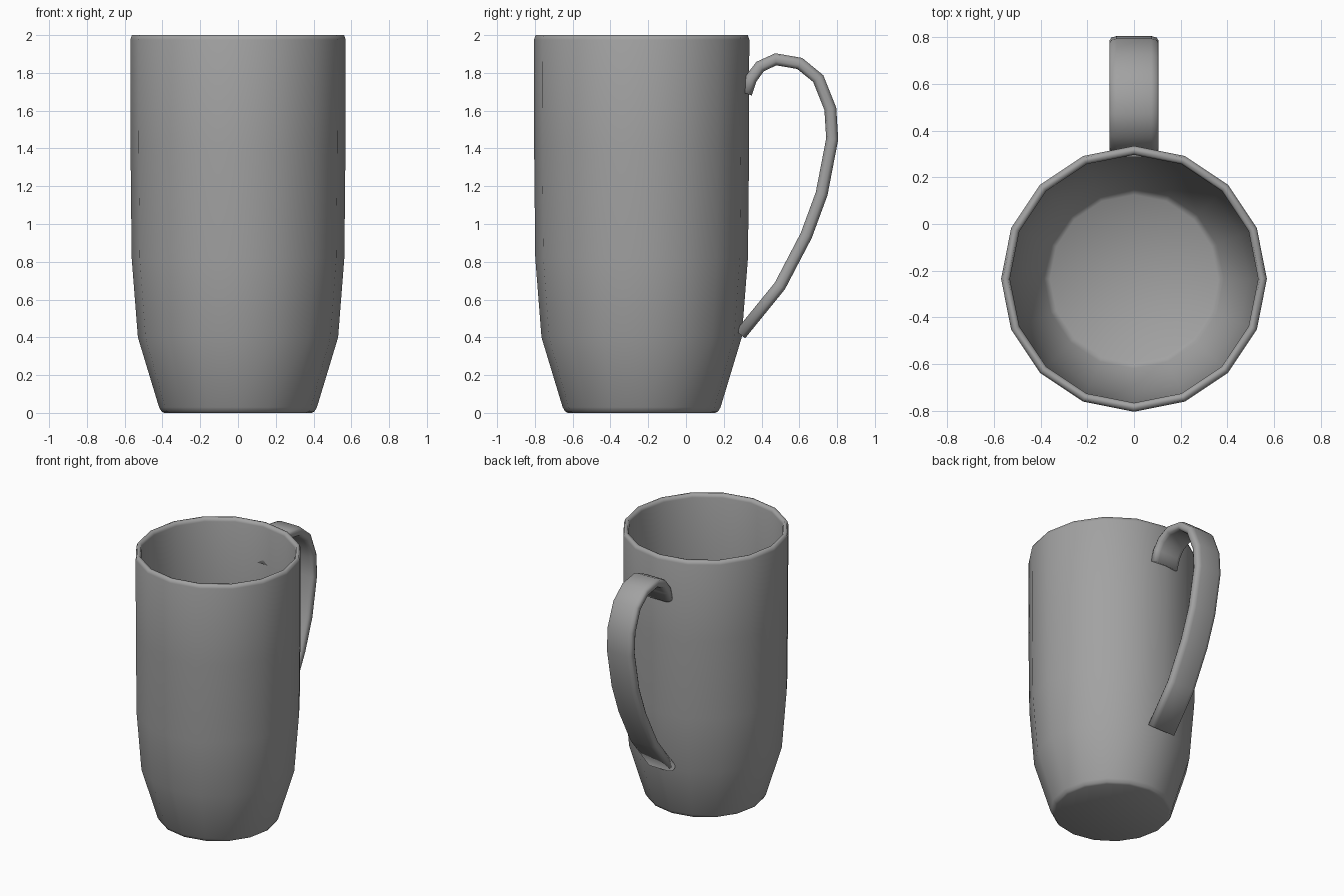
import bpy, bmesh
from math import cos, sin, pi
from mathutils import Vector

cube = bpy.data.objects.get("Cube")
if cube:
    bpy.data.objects.remove(cube, do_unlink=True)

grey = bpy.data.materials.new("grey_glaze")
grey.use_nodes = True
colour = (0.36, 0.36, 0.36, 1)
grey.diffuse_color = colour
grey.node_tree.nodes["Principled BSDF"].inputs["Base Color"].default_value = colour


def skin(name, rings, caps):
    """Bridge equal closed rings into one smooth object."""
    bm = bmesh.new()
    loops = [[bm.verts.new(p) for p in ring] for ring in rings]
    n = len(loops[0])
    for a, b in zip(loops, loops[1:]):
        for i in range(n):
            j = (i + 1) % n
            bm.faces.new((a[i], a[j], b[j], b[i]))
    for loop, centre in zip((loops[0], loops[-1]), caps):
        if centre:
            tip = bm.verts.new(centre)
            for i in range(n):
                bm.faces.new((loop[i], loop[(i + 1) % n], tip))
        else:
            bm.faces.new(loop)
    bmesh.ops.recalc_face_normals(bm, faces=bm.faces)
    for f in bm.faces:
        f.smooth = True
    mesh = bpy.data.meshes.new(name)
    bm.to_mesh(mesh)
    bm.free()
    mesh.materials.append(grey)
    obj = bpy.data.objects.new(name, mesh)
    bpy.context.collection.objects.link(obj)
    return obj


# Cup body: outside wall, rim, inside wall and floor
CY, SIDES = -0.235, 16
profile = [(0.39, 0), (0.405, 0.008), (0.418, 0.03), (0.53, 0.4), (0.563, 0.82),
           (0.569, 1.4), (0.57, 1.975), (0.562, 2), (0.54, 2), (0.532, 1.975),
           (0.531, 1.4), (0.525, 0.83), (0.493, 0.41), (0.385, 0.06), (0.36, 0.04)]
rings = [[(r * cos(2 * pi * i / SIDES), CY + r * sin(2 * pi * i / SIDES), z)
          for i in range(SIDES)] for r, z in profile]
skin("cup_body", rings, [(0, CY, 0), (0, CY, 0.04)])

# Handle: flat strap with chamfered edges swept along a side path
path = [Vector((0, y, z)) for y, z in
        [(0.318, 1.69), (0.345, 1.77), (0.392, 1.833), (0.475, 1.872), (0.602, 1.85),
         (0.7, 1.77), (0.764, 1.61), (0.774, 1.45), (0.718, 1.16), (0.637, 0.94),
         (0.497, 0.672), (0.288, 0.415)]]
W, T = 0.106, 0.032
quarter = [(W, T * 0.35), (W * 0.92, T * 0.8), (W * 0.7, T)]
half = quarter + [(-x, t) for x, t in reversed(quarter)]
section = half + [(-x, -t) for x, t in half]
strap = []
for i, p in enumerate(path):
    d = (path[min(i + 1, len(path) - 1)] - path[max(i - 1, 0)]).normalized()
    out = Vector((0, -d.z, d.y))
    strap.append([p + Vector((x, 0, 0)) + out * t for x, t in section])
skin("handle", strap, [None, None])
